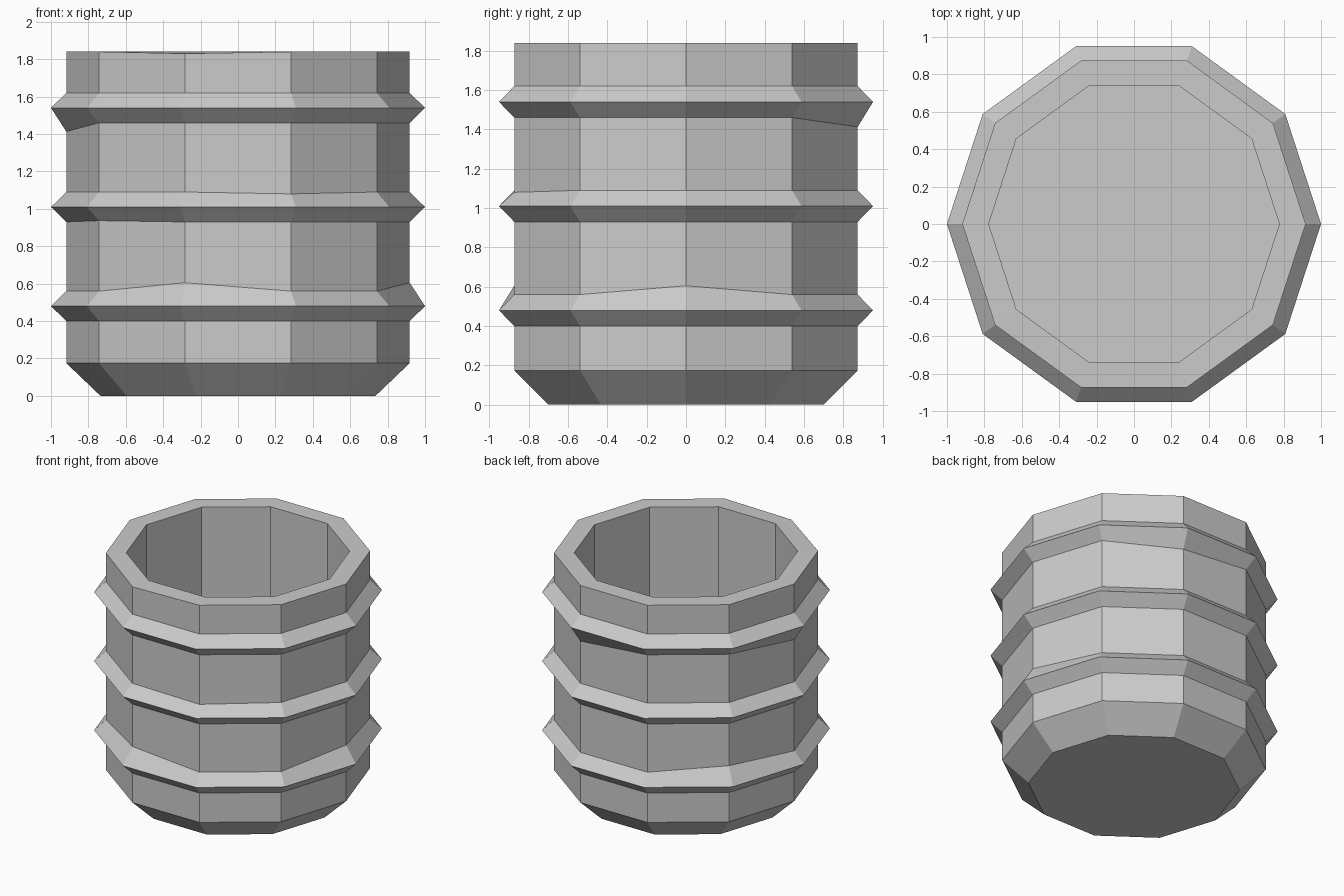
import bpy, bmesh, math

if "Cube" in bpy.data.objects:
    bpy.data.objects.remove(bpy.data.objects["Cube"])

SIDES = 10
R_BODY, R_RING, R_IN = 0.918, 1.0, 0.777

# outside profile (radius, height): chamfered base, three hoops, rim, then inner wall
profile = [(0.735, 0.0), (R_BODY, 0.175)]
for z in (0.48, 1.01, 1.54):
    profile += [(R_BODY, z - 0.08), (R_RING, z), (R_BODY, z + 0.08)]
profile += [(R_BODY, 1.84), (R_IN, 1.84), (R_IN, 0.16)]

# hand-carved irregularities: (profile row, side index) -> height offset
nudges = {(4, 0): 0.045, (4, 4): 0.045, (4, 7): 0.045,
          (8, 2): -0.047, (8, 5): -0.047,
          (7, 8): -0.01, (5, 6): 0.007, (11, 7): -0.01}

bm = bmesh.new()
rows = []
for r, (rad, z) in enumerate(profile):
    row = []
    for i in range(SIDES):
        a = 2 * math.pi * i / SIDES
        row.append(bm.verts.new((rad * math.cos(a), rad * math.sin(a),
                                 z + nudges.get((r, i), 0))))
    rows.append(row)

# walls
for lo, hi in zip(rows, rows[1:]):
    for i in range(SIDES):
        j = (i + 1) % SIDES
        bm.faces.new((lo[i], lo[j], hi[j], hi[i]))

# underside and inner floor
bm.faces.new(rows[0][::-1])
bm.faces.new(rows[-1])
bmesh.ops.recalc_face_normals(bm, faces=bm.faces)

mesh = bpy.data.meshes.new("ribbed_pot")
bm.to_mesh(mesh)
bm.free()
bpy.context.collection.objects.link(bpy.data.objects.new("ribbed_pot", mesh))
